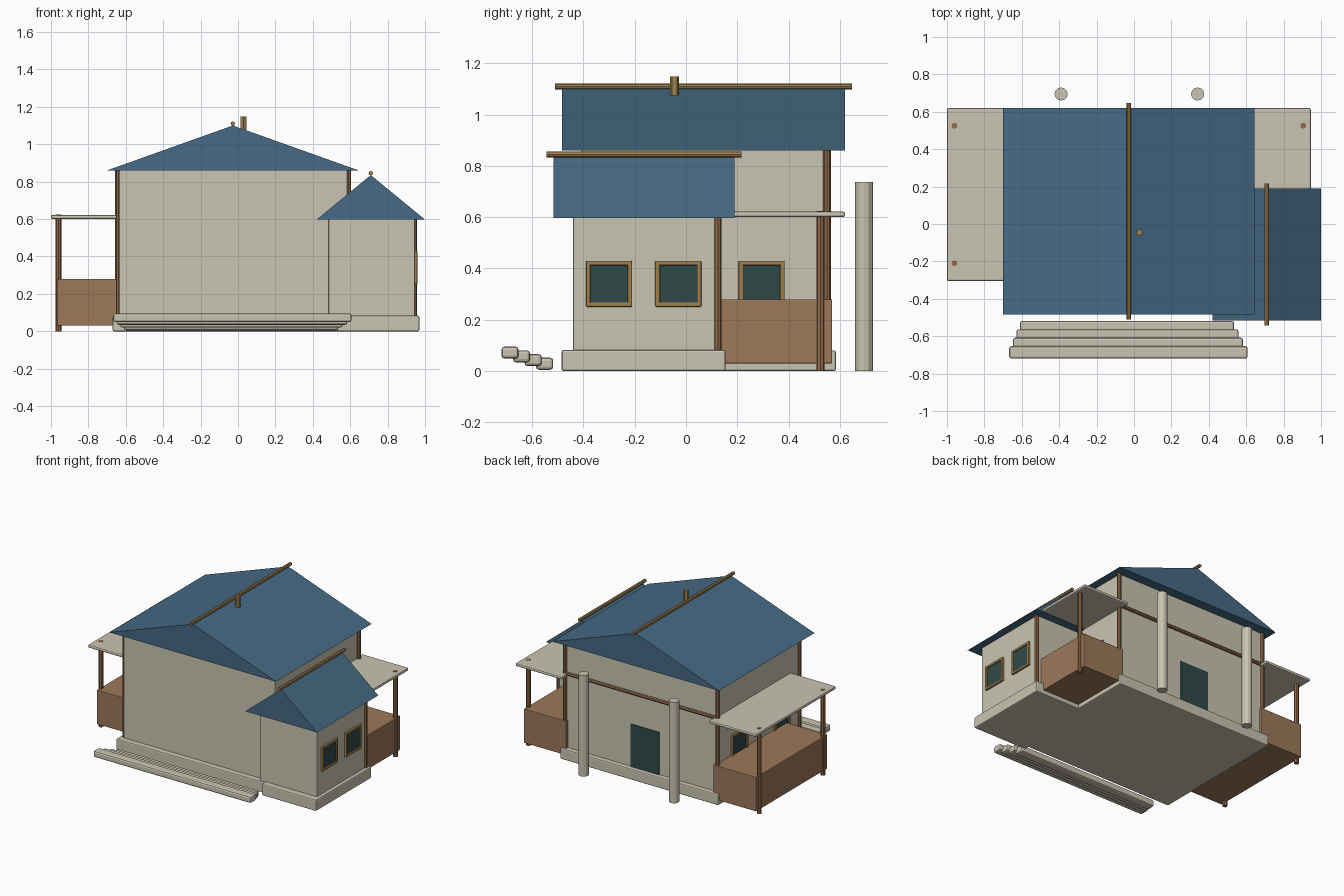
import bpy
from mathutils import Vector

if "Cube" in bpy.data.objects:
    bpy.data.objects.remove(bpy.data.objects["Cube"], do_unlink=True)


def material(name, rgb):
    """Flat material from 0-255 display values."""
    lin = [((c / 255 + 0.055) / 1.055) ** 2.4 for c in rgb]
    m = bpy.data.materials.new(name)
    m.use_nodes = True
    m.diffuse_color = (*lin, 1)
    m.node_tree.nodes["Principled BSDF"].inputs["Base Color"].default_value = (*lin, 1)
    return m


CREAM = material("cream plaster", (202, 197, 178))
BLUE = material("blue roof", (70, 106, 133))
CLAY = material("brown boards", (156, 120, 89))
TIMBER = material("dark timber", (146, 106, 72))
GOLD = material("golden wood", (160, 128, 77))
GLASS = material("dark green glass", (46, 74, 72))


def add_mesh(name, verts, faces, mat, bevel=0.0):
    me = bpy.data.meshes.new(name)
    me.from_pydata(verts, [], faces)
    me.materials.append(mat)
    ob = bpy.data.objects.new(name, me)
    bpy.context.collection.objects.link(ob)
    if bevel:
        mod = ob.modifiers.new("Bevel", "BEVEL")
        mod.width = bevel
        mod.segments = 2
    return ob


def box(name, x, y, z, mat, bevel=0.008):
    verts = [(a, b, c) for a in x for b in y for c in z]
    faces = [(0, 1, 3, 2), (4, 6, 7, 5), (0, 4, 5, 1), (2, 3, 7, 6), (0, 2, 6, 4), (1, 5, 7, 3)]
    return add_mesh(name, verts, faces, mat, bevel)


def rod(name, start, end, radius, mat, sides=8):
    a, b = Vector(start), Vector(end)
    bpy.ops.mesh.primitive_cylinder_add(vertices=sides, radius=radius, depth=(b - a).length,
                                        location=(a + b) / 2,
                                        rotation=(b - a).to_track_quat("Z", "Y").to_euler())
    ob = bpy.context.object
    ob.name = name
    ob.data.materials.append(mat)
    return ob


def gable(name, x, y, eave, ridge):
    """Solid triangular roof with its ridge along y, plus a ridge pole."""
    mid = sum(x) / 2
    verts = [p for b in y for p in ((x[0], b, eave), (x[1], b, eave), (mid, b, ridge))]
    faces = [(0, 1, 2), (3, 5, 4), (0, 3, 4, 1), (1, 4, 5, 2), (0, 2, 5, 3)]
    add_mesh(name, verts, faces, BLUE)
    rod(name + "_ridge_pole", (mid, y[0] - 0.027, ridge + 0.01),
        (mid, y[1] + 0.027, ridge + 0.01), 0.012, GOLD)


def window(name, wall_x, y, side):
    """Framed window on a wall facing +x or -x."""
    z, half, rim = 0.34, 0.09, 0.018

    def span(a, b):
        return sorted((wall_x + side * a, wall_x + side * b))
    for i, s in enumerate((-1, 1)):
        edge = sorted((s * half, s * (half - rim)))
        box(f"{name}_jamb_{i}", span(-0.01, 0.014), [y + e for e in edge],
            (z - half, z + half), GOLD, 0.005)
        box(f"{name}_rail_{i}", span(-0.01, 0.014), (y - half, y + half),
            [z + e for e in edge], GOLD, 0.005)
    box(name + "_pane", span(-0.003, 0.006), (y - 0.076, y + 0.076), (z - 0.076, z + 0.076), GLASS, 0)


# Plinths and walls
box("main_plinth", (-0.67, 0.61), (-0.45, 0.585), (0, 0.08), CREAM)
box("wing_plinth", (0.53, 0.97), (-0.485, 0.155), (0, 0.083), CREAM)
box("main_walls", (-0.635, 0.585), (-0.41, 0.55), (0.07, 0.862), CREAM, 0.004)
box("wing_walls", (0.485, 0.945), (-0.44, 0.13), (0.07, 0.6), CREAM, 0.004)

# Roofs
gable("main_roof", (-0.70, 0.645), (-0.483, 0.62), 0.86, 1.10)
gable("wing_roof", (0.42, 1.0), (-0.517, 0.19), 0.597, 0.835)
rod("roof_peg", (0.03, -0.045, 1.075), (0.03, -0.045, 1.148), 0.018, GOLD, 6)

# Front steps, rising outward
for i in range(4):
    y, z, grow = -0.55 - 0.045 * i, 0.005 + 0.0145 * i, 0.019 * i
    box(f"front_step_{i + 1}", (-0.61 - grow, 0.535 + 0.024 * i), (y - 0.035, y + 0.032),
        (z, z + 0.047), CREAM, 0.012)

# Side porches: boarded base, slab roof, posts
box("left_porch_base", (-0.965, -0.62), (-0.25, 0.57), (0.03, 0.28), CLAY, 0.004)
box("right_porch_base", (0.57, 0.91), (0.12, 0.57), (0.03, 0.28), CLAY, 0.004)
box("left_porch_roof", (-1.0, -0.62), (-0.305, 0.62), (0.6, 0.622), CREAM)
box("right_porch_roof", (0.57, 0.945), (0.1, 0.62), (0.6, 0.622), CREAM)
for i, (x, y) in enumerate([(-0.96, -0.21), (-0.96, 0.525), (0.905, 0.525)]):
    rod(f"porch_post_{i + 1}", (x, y, 0), (x, y, 0.624), 0.016, TIMBER)

# Corner posts and the back rail
for name, x, y, top in (("left", -0.643, 0.55, 0.862), ("right", 0.59, 0.55, 0.862),
                        ("wing", 0.942, 0.124, 0.6)):
    rod(name + "_corner_post", (x, y, 0.08), (x, y, top), 0.015, TIMBER)
rod("front_left_corner_post", (-0.64, -0.395, 0.08), (-0.64, -0.395, 0.862), 0.013, TIMBER)
rod("back_rail", (-0.643, 0.555, 0.62), (0.59, 0.555, 0.62), 0.013, TIMBER)

# Free-standing back columns
for name, x in (("left", -0.39), ("right", 0.34)):
    rod(name + "_back_column", (x, 0.695, 0), (x, 0.695, 0.737), 0.035, CREAM, 12)

# Windows and back door
for i, y in enumerate((-0.30, -0.03)):
    window(f"wing_window_{i + 1}", 0.945, y, 1)
window("right_window", 0.585, 0.295, 1)
for i, y in enumerate((-0.19, 0.295)):
    window(f"left_window_{i + 1}", -0.635, y, -1)
box("back_door", (-0.17, 0.06), (0.545, 0.556), (0.08, 0.39), GLASS, 0)
